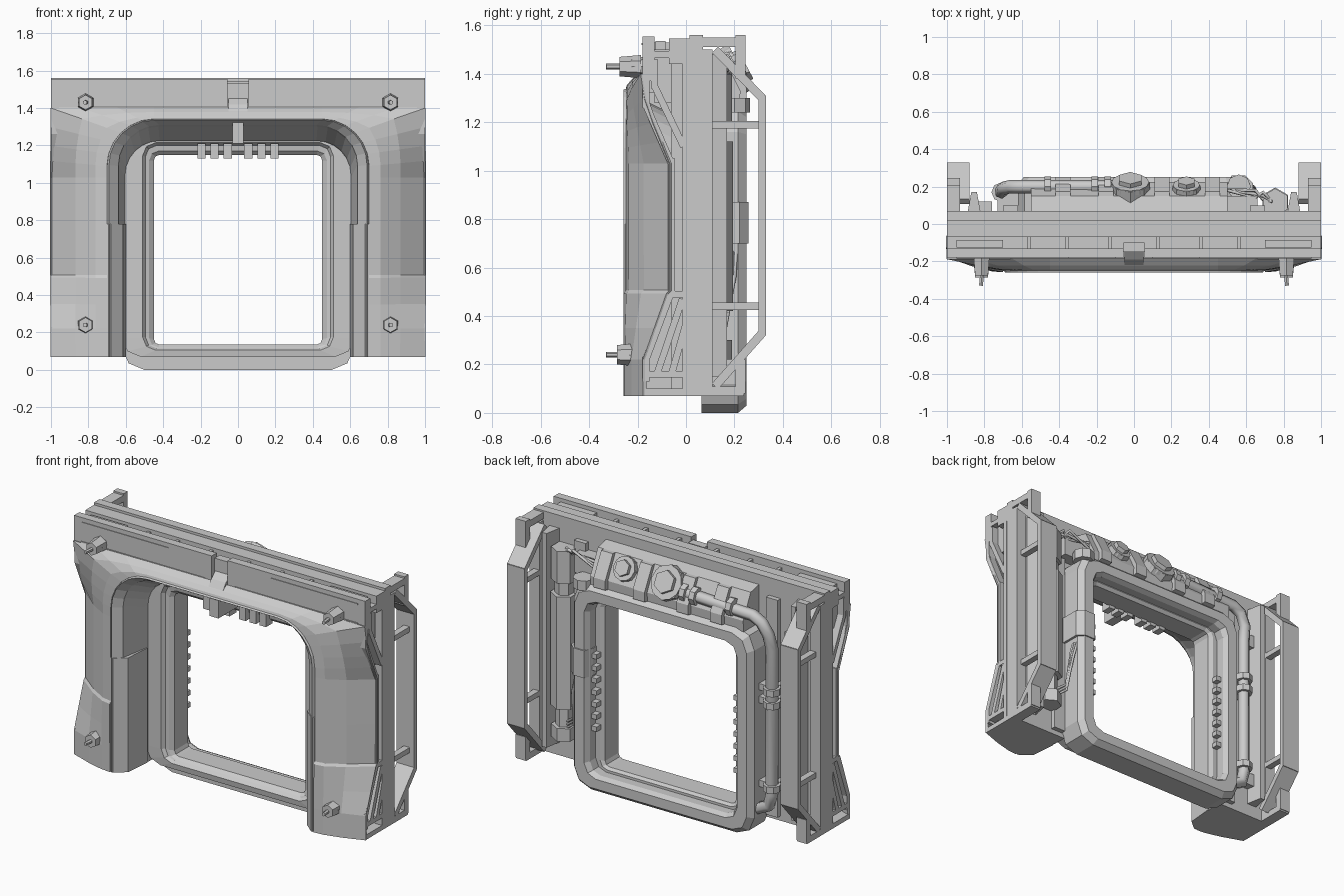
import bpy, bmesh, math
from mathutils import Vector, Matrix

if "Cube" in bpy.data.objects:
    bpy.data.objects.remove(bpy.data.objects["Cube"])


def finish(name, bm, mirror=False):
    bmesh.ops.recalc_face_normals(bm, faces=bm.faces)
    me = bpy.data.meshes.new(name)
    bm.to_mesh(me)
    bm.free()
    ob = bpy.data.objects.new(name, me)
    bpy.context.collection.objects.link(ob)
    if mirror:
        ob.modifiers.new("Mirror", 'MIRROR')
    return ob


def prism(name, pts, axis, lo, hi, mirror=False):
    """Extrude a 2D outline along an axis (x: pts are y,z / z: pts are x,y)."""
    bm = bmesh.new()
    put = {'x': lambda p, d: (d, p[0], p[1]), 'z': lambda p, d: (p[0], p[1], d)}[axis]
    a = [bm.verts.new(put(p, lo)) for p in pts]
    b = [bm.verts.new(put(p, hi)) for p in pts]
    bm.faces.new(a)
    bm.faces.new(b)
    for i in range(len(pts)):
        j = (i + 1) % len(pts)
        bm.faces.new((a[i], a[j], b[j], b[i]))
    return finish(name, bm, mirror)


def box(name, x0, x1, y0, y1, z0, z1, mirror=False):
    return prism(name, [(y0, z0), (y1, z0), (y1, z1), (y0, z1)], 'x', x0, x1, mirror)


def bar(name, a, b, w, x0=0.95, x1=1.0):
    """Mirrored strut between two (y, z) points."""
    a, b = Vector(a), Vector(b)
    n = (b - a).normalized().orthogonal() * w / 2
    return prism(name, [a - n, b - n, b + n, a + n], 'x', x0, x1, True)


def loft(name, secs, wrap_pts=False, wrap_secs=False, mirror=False):
    bm = bmesh.new()
    rows = [[bm.verts.new(p) for p in s] for s in secs]
    n, m = len(rows), len(rows[0])
    for i in range(n if wrap_secs else n - 1):
        for j in range(m if wrap_pts else m - 1):
            a, b = rows[i], rows[(i + 1) % n]
            k = (j + 1) % m
            bm.faces.new((a[j], a[k], b[k], b[j]))
    return finish(name, bm, mirror)


def cyl(name, loc, r, depth, direction, sides=6, r2=None, mirror=False):
    bm = bmesh.new()
    q = Vector(direction).to_track_quat('Z', 'Y').to_matrix().to_4x4()
    bmesh.ops.create_cone(bm, cap_ends=True, segments=sides, radius1=r,
                          radius2=r if r2 is None else r2, depth=depth,
                          matrix=Matrix.Translation(loc) @ q)
    return finish(name, bm, mirror)


def tube(name, pts, r):
    cu = bpy.data.curves.new(name, 'CURVE')
    cu.dimensions = '3D'
    cu.bevel_depth, cu.bevel_resolution, cu.use_fill_caps = r, 1, True
    sp = cu.splines.new('POLY')
    sp.points.add(len(pts) - 1)
    for p, c in zip(sp.points, pts):
        p.co = (*c, 1)
    ob = bpy.data.objects.new(name, cu)
    bpy.context.collection.objects.link(ob)


def arch(w, top, r, y, z0=0.07):
    half = [(w, z0)] + [(w - r + r * math.cos(a), top - r + r * math.sin(a))
                        for a in [math.pi / 12 * k for k in range(7)]]
    return [(x, y, z) for x, z in half] + [(-x, y, z) for x, z in half[::-1]]


def rounded(w, z0, z1, r, y, n=2):
    pts = []
    for q, (sx, z) in enumerate([(1, z1 - r), (-1, z1 - r), (-1, z0 + r), (1, z0 + r)]):
        for k in range(n + 1):
            a = math.pi / 2 * (q + k / n)
            pts.append((sx * (w - r) + r * math.cos(a), y, z + r * math.sin(a)))
    return pts


# front shell: skin lofted between the arch lip and the outer contour
PROFILE = [(0.07, -.17), (0.22, -.17), (0.49, -.075), (0.505, -.06),
           (1.03, -.06), (1.25, -.15), (1.36, -.18), (1.6, -.18)]


def outer_y(z):
    for (a, ya), (b, yb) in zip(PROFILE, PROFILE[1:]):
        if z <= b:
            return ya + (yb - ya) * (z - a) / (b - a)


inner = [(0.7, z) for z in (.07, .22, .35, .49, .505, .75, 1.03)]
outer = [(1.0, z) for _, z in inner]
inner += [(x, z) for x, _, z in arch(.7, 1.34, .25, 0)[1:8]] + [(0, 1.34)]
outer += [(1, 1.12), (1, 1.2), (1, 1.3), (1, 1.4), (.85, 1.4), (.65, 1.4), (.45, 1.4), (0, 1.4)]
rows = []
for (xi, zi), (xo, zo) in zip(inner, outer):
    yi, yo = -.25 if zi < .5 else -.24, outer_y(zo)
    rows.append([(xi + (xo - xi) * t, yi + (yo - yi) * s, zi + (zo - zi) * t)
                 for t, s in ((0, 0), (.2, .06), (.55, .4), (1, 1))])
skin = loft("front_skin", rows, mirror=True)
sol = skin.modifiers.new("Solidify", 'SOLIDIFY')
sol.thickness, sol.offset = 0.016, 0
loft("arch_liner", [arch(.702, 1.342, .25, -.235), arch(.69, 1.335, .24, -.258), arch(.64, 1.31, .22, -.215),
                    arch(.635, 1.3, .21, -.19), arch(.61, 1.23, .19, -.05), arch(.6, 1.22, .18, 0)])
prism("liner_lower_sleeve", [(.7, -.25), (.68, -.255), (.615, -.2), (.6, -.03), (.7, -.03)], 'z', .07, .78, True)
prism("leg_foot", [(.7, -.25), (.76, -.245), (.865, -.218), (1, -.17), (1, .02), (.6, .02), (.61, -.05)],
      'z', .07, .1, True)
box("leg_core", .72, .94, -.06, .03, .09, 1.5, True)

# top slab, centre notch and rails
box("top_slab", .055, 1, -.18, -.13, 1.37, 1.555, True)
for z, x0 in ((1.4, .1), (1.52, .35)):
    box("top_slab_strip", x0, .95, -.184, -.17, z, z + .008, True)
box("notch_back", -.056, .056, -.15, -.1, 1.37, 1.53)
prism("notch_wedge", [(-.22, 1.32), (-.245, 1.345), (-.19, 1.42), (-.14, 1.46), (-.1, 1.32)], 'x', -.05, .05)
box("keystone", -.03, .03, -.235, -.02, 1.21, 1.335)
box("top_channel", -.96, .96, -.13, -.06, 1.28, 1.5)
box("top_rail", -1, 1, -.07, .03, 1.44, 1.545)
for x in (.12, .35, .55):
    box("top_channel_clip", x, x + .02, -.14, -.06, 1.49, 1.53, True)
box("top_channel_cover", .7, .95, -.125, -.085, 1.49, 1.535, True)

# bolts
for z, y in ((1.43, -.23), (.24, -.24)):
    cyl("bolt_head", (.815, y, z), .048, .09, (0, -1, 0), 6, .04, True)
    cyl("bolt_collar", (.815, y + .03, z), .04, .05, (0, -1, 0), 8, mirror=True)
    cyl("bolt_pin", (.815, -.295, z), .012, .07, (.1, -1, 0), 6, mirror=True)

# side trusses in front of the main plate
for a, b in [((-.165, 1.5), (-.165, 1.26)), ((-.165, 1.27), (-.06, 1.03)), ((-.06, 1.05), (-.06, .49)),
             ((-.06, .5), (-.165, .22)), ((-.165, .23), (-.165, .13)), ((-.17, 1.48), (.02, 1.48)),
             ((0, 1.5), (0, .07)), ((-.13, 1.46), (-.13, 1.34)), ((-.13, 1.35), (-.01, 1.1)),
             ((-.015, .47), (-.12, .16)), ((0, .37), (-.06, .16)), ((-.165, .16), (0, .16)),
             ((-.07, .49), (0, .49))]:
    bar("side_truss", a, b, .028)

# main plate
box("plate_side", .6, 1, .015, .07, .07, 1.56, True)
box("plate_top", -.6, .6, .015, .07, 1.24, 1.56)
box("plate_edge_rail", .62, .7, .06, .1, .1, 1.45, True)

# inner frame steps and rear ring
loft("inner_frame", [rounded(.62, .07, 1.26, .1, .08), rounded(.62, .07, 1.26, .1, -.02),
                     rounded(.51, .105, 1.215, .07, -.025), rounded(.495, .115, 1.2, .06, -.005),
                     rounded(.475, .12, 1.17, .05, 0), rounded(.45, .135, 1.15, .03, .02),
                     rounded(.45, .135, 1.15, .03, .15), rounded(.475, .12, 1.17, .05, .165),
                     rounded(.51, .105, 1.19, .05, .165), rounded(.51, .105, 1.19, .05, .08)], True, True)
loft("rear_ring", [rounded(.62, 0, 1.28, .12, .065), rounded(.62, 0, 1.28, .12, .215),
                   rounded(.59, .03, 1.25, .1, .25), rounded(.525, .09, 1.19, .08, .25),
                   rounded(.505, .105, 1.175, .07, .22), rounded(.505, .105, 1.175, .07, .065)], True, True)
prism("ring_clamp", [(.5, .2), (.52, .258), (.595, .258), (.635, .22), (.635, .1), (.5, .1)], 'z', .7, .87)
for x in (.055, .125, .195):
    box("top_tooth", x - .022, x + .022, -.035, .03, 1.13, 1.21, True)
for i in range(7):
    z = .36 + i * .075
    box("side_vent_tooth", .47, .51, .165, .205, z, z + .03, True)

# rear guard rails on both sides
for a, b, w in [((.12, 1.5), (.315, 1.3), .035), ((.315, 1.31), (.315, .32), .03), ((.315, .33), (.12, .11), .035)]:
    bar("guard_rail", a, b, w, .88, 1)
for a, b in [((.09, .07), (.09, 1.5)), ((.225, .08), (.225, .22)), ((.225, 1.38), (.225, 1.56)),
             ((.07, 1.53), (.24, 1.53)), ((.07, .09), (.24, .09))]:
    bar("guard_frame", a, b, .04, .93, 1)
for z in (1.19, .44):
    bar("guard_cross_bar", (.07, z), (.31, z), .032, .93, .97)
prism("guard_inner_post", [(.82, .06), (.84, .17), (.87, .17), (.89, .06)], 'z', .15, 1.48, True)
for z in (.25, 1.2):
    box("wing_shelf", -.84, -.76, .06, .12, z, z + .08)

# rear upper housing with capped ports
prism("upper_housing", [(.06, 1.26), (.22, 1.26), (.225, 1.33), (.15, 1.48), (.06, 1.5)], 'x', -.55, .5)
for x in (-.38, -.15, .15, .42):
    prism("housing_rib", [(.2, 1.27), (.25, 1.28), (.25, 1.34), (.175, 1.48), (.13, 1.48)], 'x', x - .04, x + .04)
tilt = Vector((0, .88, .47))
for x, r, d in ((-.02, .105, 0), (.28, .075, -.015)):
    c = Vector((x, .18 + d, 1.405))
    cyl("port_base", c, r, .09, tilt, 8)
    cyl("port_flange", c + tilt * .035, r * .96, .03, tilt, 12)
    cyl("port_cap", c + tilt * .06, r * .65, .03, tilt, 6)
cyl("ring_corner_cap", (.56, .2, 1.27), .065, .06, (0, 0, 1), 8)
box("port_bracket", .5, .66, .06, .15, 1.28, 1.4)

# large pipe with clamps on one side
tube("pipe", [(-.05, .2, 1.39), (-.6, .2, 1.37), (-.66, .2, 1.34), (-.7, .19, 1.27), (-.71, .17, 1.18),
              (-.71, .17, .28), (-.69, .17, .2), (-.58, .17, .15)], .036)
for x in (-.14, -.21, -.46):
    cyl("pipe_clamp", (x, .2, 1.385), .055, .035, (1, 0, 0), 8)
for z in (.92, .84, .32):
    cyl("pipe_clamp", (-.71, .17, z), .052, .04, (0, 0, 1), 8)
    box("pipe_clamp_mount", -.73, -.6, .06, .17, z - .02, z + .02)

# vertical canister on the other side
for z0, z1, r in ((.22, .3, .075), (.3, .42, .05), (.42, 1.12, .08), (1.12, 1.2, .055), (1.2, 1.4, .075)):
    cyl("canister", (.755, .115, (z0 + z1) / 2), r, z1 - z0, (0, 0, 1), 6)
for k in range(3):
    o = k * .02
    tube("cable", [(.74, .12, 1.38 + o / 2), (.69, .17 - o, 1.42 - o), (.65, .14 + o, 1.39 + o), (.5, .18, 1.4 - o)], .009)
    tube("cable", [(.6, .17 + o, .72), (.64, .18 + o / 2, .6 - o), (.66, .16, .38 - o), (.74, .13, .32 - o)], .008)
